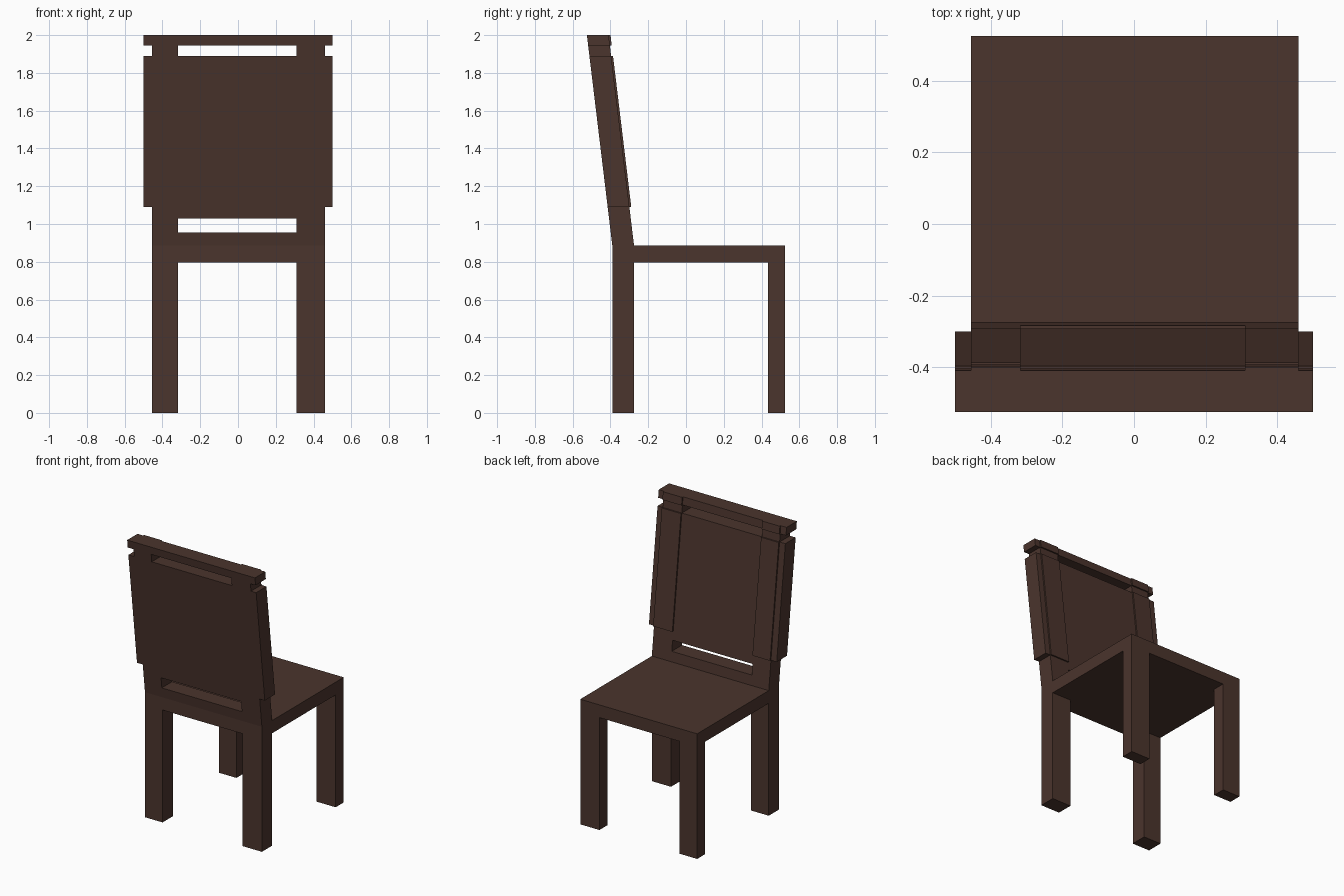
import bpy, bmesh

if "Cube" in bpy.data.objects:
    bpy.data.objects.remove(bpy.data.objects["Cube"])

wood = bpy.data.materials.new("dark brown wood")
wood.diffuse_color = (0.07, 0.035, 0.026, 1)
wood.use_nodes = True
wood.node_tree.nodes["Principled BSDF"].inputs["Base Color"].default_value = wood.diffuse_color

SEAT_TOP, SLOPE = 0.885, 0.1208
BACK, FRONT = -0.39, -0.275            # depth range of the backrest at seat height
XL, XLI, XRI, XR = -0.455, -0.317, 0.31, 0.46


def block(name, x0, x1, y0, y1, z0, z1, lean=0.0):
    """Box; with lean, it is sheared backwards above the seat."""
    bm = bmesh.new()
    bmesh.ops.create_cube(bm, size=1)
    for v in bm.verts:
        x = x1 if v.co.x > 0 else x0
        y = y1 if v.co.y > 0 else y0
        z = z1 if v.co.z > 0 else z0
        v.co = (x, y - lean * (z - SEAT_TOP), z)
    me = bpy.data.meshes.new(name)
    bm.to_mesh(me)
    bm.free()
    me.materials.append(wood)
    ob = bpy.data.objects.new(name, me)
    bpy.context.collection.objects.link(ob)
    return ob


def back_block(name, x0, x1, z0, z1, y0=BACK, y1=FRONT):
    return block(name, x0, x1, y0, y1, z0, z1, SLOPE)


# seat
block("seat", XL, XR, BACK, 0.525, 0.795, SEAT_TOP)

# legs, posts, side ears and raised pads
for side, x0, x1, e0, e1 in (("left", XL, XLI, -0.5, XL), ("right", XRI, XR, XR, 0.5)):
    block("rear_leg_" + side, x0, x1, BACK, FRONT, 0, 0.795)
    block("seat_edge_leg_" + side, x0, x1, 0.435, 0.525, 0, 0.795)
    back_block("back_post_" + side, x0, x1, SEAT_TOP, 2.0)
    back_block("panel_ear_" + side, e0, e1, 1.09, 1.89)
    back_block("top_rail_ear_" + side, e0, e1, 1.945, 2.0)
    back_block("panel_pad_" + side, x0, x1, 1.09, 1.89, FRONT, FRONT + 0.01)
    back_block("top_rail_pad_" + side, x0, x1, 1.945, 2.0, FRONT, FRONT + 0.01)

# backrest between the posts
back_block("lower_rail", XLI, XRI, SEAT_TOP, 0.955)
back_block("back_panel", XLI, XRI, 1.03, 1.89)
back_block("top_rail", XLI, XRI, 1.945, 2.0)
